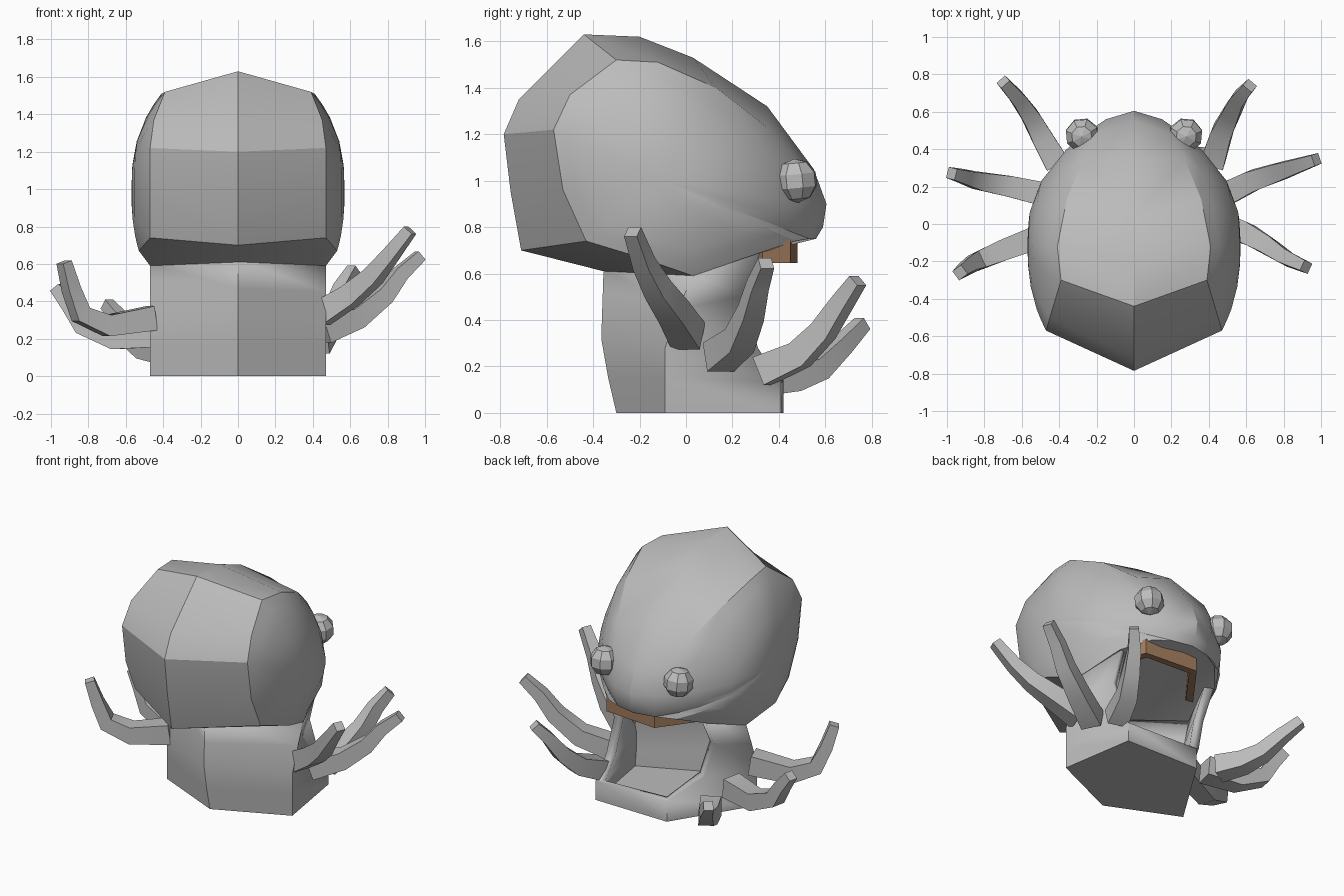
import bpy, bmesh, math
from mathutils import Vector

if "Cube" in bpy.data.objects:
    bpy.data.objects.remove(bpy.data.objects["Cube"])


def material(name, rgb):
    m = bpy.data.materials.new(name)
    m.diffuse_color = (*rgb, 1)
    m.use_nodes = True
    m.node_tree.nodes["Principled BSDF"].inputs["Base Color"].default_value = m.diffuse_color
    return m


GREY = material("stone_grey", (0.5, 0.5, 0.5))
BROWN = material("lip_brown", (0.36, 0.2, 0.11))


def make(name, faces, mat, smooth=None, recalc=True):
    """Object from a list of faces, each a list of points."""
    bm = bmesh.new()
    for f in faces:
        bm.faces.new([bm.verts.new(p) for p in f])
    bmesh.ops.remove_doubles(bm, verts=bm.verts, dist=0.0005)
    if recalc:
        bmesh.ops.recalc_face_normals(bm, faces=bm.faces)
    me = bpy.data.meshes.new(name)
    bm.to_mesh(me)
    bm.free()
    me.materials.append(mat)
    ob = bpy.data.objects.new(name, me)
    bpy.context.collection.objects.link(ob)
    if smooth:
        bpy.ops.object.select_all(action='DESELECT')
        ob.select_set(True)
        bpy.context.view_layer.objects.active = ob
        bpy.ops.object.shade_smooth_by_angle(angle=math.radians(smooth))
    return ob


# Head: centre ridge and corner ridge run from back bottom over the top to the front
ridge = [(0, y, z) for y, z in [
    (-.71, .70), (-.755, .95), (-.785, 1.2), (-.72, 1.35), (-.44, 1.63), (-.2, 1.62),
    (.03, 1.53), (.35, 1.32), (.55, 1.05), (.605, .9), (.59, .8), (.56, .75)]]
corner = [(.47, -.43, .74), (.47, -.53, .96), (.47, -.57, 1.22), (.45, -.5, 1.37),
          (.39, -.3, 1.52), (.41, -.12, 1.51), (.36, .13, 1.4), (.27, .35, 1.23),
          (.2, .48, 1.08), (.15, .56, .9), (.15, .55, .8), (.14, .53, .75)]
rim = [(.25, .47, .74), (.38, .32, .69), (.47, .03, .59), (.53, -.2, .67)]
cheek = Vector((.57, -.1, 1.0))


def bulge(p, f):
    q = Vector(p).lerp(cheek, f)
    q.x = p[0] + (cheek.x - p[0]) * (1 - (1 - f) ** 2.5)
    return tuple(q)


half = []
for i in range(len(ridge) - 1):
    half.append([ridge[i], ridge[i + 1], corner[i + 1], corner[i]])
loop = corner + rim
rings = [[bulge(p, f) for p in loop] for f in (0, .12, .25, .5, .75)]
n = len(loop)
for a, b in zip(rings, rings[1:]):
    for i in range(n):
        half.append([a[i], a[(i + 1) % n], b[(i + 1) % n], b[i]])
for i in range(n):
    half.append([rings[-1][i], rings[-1][(i + 1) % n], tuple(cheek)])
# Underside and palate
neck, palate = (0, -.355, .61), (0, .3, .73)
half += [[ridge[0], corner[0], rim[3], neck], [neck, rim[3], rim[2]],
         [neck, rim[2], rim[1], palate],
         [palate, rim[1], rim[0], corner[-1], ridge[-1]]]
mirrored = [[(-x, y, z) for x, y, z in f] for f in half]
make("head", half + mirrored, GREY, 28)

# Hollow body: upright columns from right front round the back to left front
columns = [
    [(.39, .41, 0), (.39, .41, .13), (.38, .31, .28), (.37, .24, .5), (.37, .32, .69)],
    [(.47, -.09, 0), (.47, -.09, .15), (.47, -.09, .28), (.47, -.03, .45), (.47, .03, .6)],
    [(0, -.3, 0), (0, -.335, .15), (0, -.365, .32), (0, -.36, .47), (0, -.355, .62)],
    [(-.47, -.09, 0), (-.47, -.09, .15), (-.47, -.09, .28), (-.47, -.03, .45), (-.47, .03, .6)],
    [(-.15, .42, 0), (-.15, .42, .14), (-.31, .25, .28), (-.37, .22, .5), (-.37, .32, .69)],
]
walls = [[c[0] for c in columns]]
for j in range(5):
    a, b = columns[j], columns[(j + 1) % 5]
    for k in range(4 if j < 4 else 1):      # front wall is only a low lip
        walls.append([a[k], a[k + 1], b[k + 1], b[k]])
body = make("body", walls, GREY, 28, recalc=False)
shell = body.modifiers.new("wall_thickness", 'SOLIDIFY')
shell.thickness = .06
shell.offset = -1

# Upper lip band
path = [(.33, .33), (.28, .45), (-.1, .48), (-.33, .17)]
inner = [(.28, .31), (.24, .41), (-.08, .43), (-.28, .16)]
band = []
lo, hi = .645, .745
for i in range(3):
    a, b, c, d = path[i], path[i + 1], inner[i + 1], inner[i]
    band += [[(*a, lo), (*b, lo), (*b, hi), (*a, hi)],
             [(*d, lo), (*c, lo), (*c, hi), (*d, hi)],
             [(*a, lo), (*b, lo), (*c, lo), (*d, lo)],
             [(*a, hi), (*b, hi), (*c, hi), (*d, hi)]]
for i in (0, 3):
    a, d = path[i], inner[i]
    band.append([(*a, lo), (*d, lo), (*d, hi), (*a, hi)])
make("upper_lip", band, BROWN)

# Eyes
for side, label in ((1, "right"), (-1, "left")):
    bpy.ops.mesh.primitive_uv_sphere_add(segments=8, ring_count=5, radius=.095,
                                         location=(side * .277, .475, 1.0),
                                         rotation=(.1, 0, side * .3))
    eye = bpy.context.object
    eye.name = label + "_eye"
    eye.data.materials.append(GREY)


# Tentacles: tapered square tubes along a path
def tentacle(name, pts):
    pts = [Vector(p) for p in pts]
    sections = []
    for i, p in enumerate(pts):
        t = (pts[min(i + 1, len(pts) - 1)] - pts[max(i - 1, 0)]).normalized()
        s = t.cross(Vector((0, 0, 1))).normalized()
        u = s.cross(t)
        r = .065 + (.03 - .065) * i / (len(pts) - 1)
        sections.append([tuple(p + s * a * r + u * b * r)
                         for a, b in ((1, 1), (-1, 1), (-1, -1), (1, -1))])
    faces = [sections[0], sections[-1]]
    for a, b in zip(sections, sections[1:]):
        faces += [[a[k], a[(k + 1) % 4], b[(k + 1) % 4], b[k]] for k in range(4)]
    make(name, faces, GREY, 40)


tentacle("right_back_tentacle", [(.44, .01, .33), (.6, -.05, .43), (.72, -.12, .53),
                                 (.81, -.18, .64), (.92, -.23, .78)])
tentacle("right_middle_tentacle", [(.45, .14, .24), (.63, .23, .31), (.78, .28, .43),
                                   (.87, .31, .55), (.975, .345, .645)])
tentacle("right_front_tentacle", [(.42, .33, .18), (.47, .49, .25), (.52, .59, .35),
                                  (.56, .67, .47), (.62, .74, .57)])
tentacle("left_back_tentacle", [(-.46, -.05, .31), (-.7, -.14, .27), (-.84, -.2, .33),
                                (-.89, -.23, .46), (-.93, -.26, .61)])
tentacle("left_middle_tentacle", [(-.44, .15, .22), (-.66, .2, .2), (-.83, .23, .27),
                                  (-.9, .25, .38), (-.975, .27, .475)])
tentacle("left_front_tentacle", [(-.41, .32, .14), (-.49, .46, .15), (-.55, .57, .19),
                                 (-.62, .67, .29), (-.70, .76, .385)])
